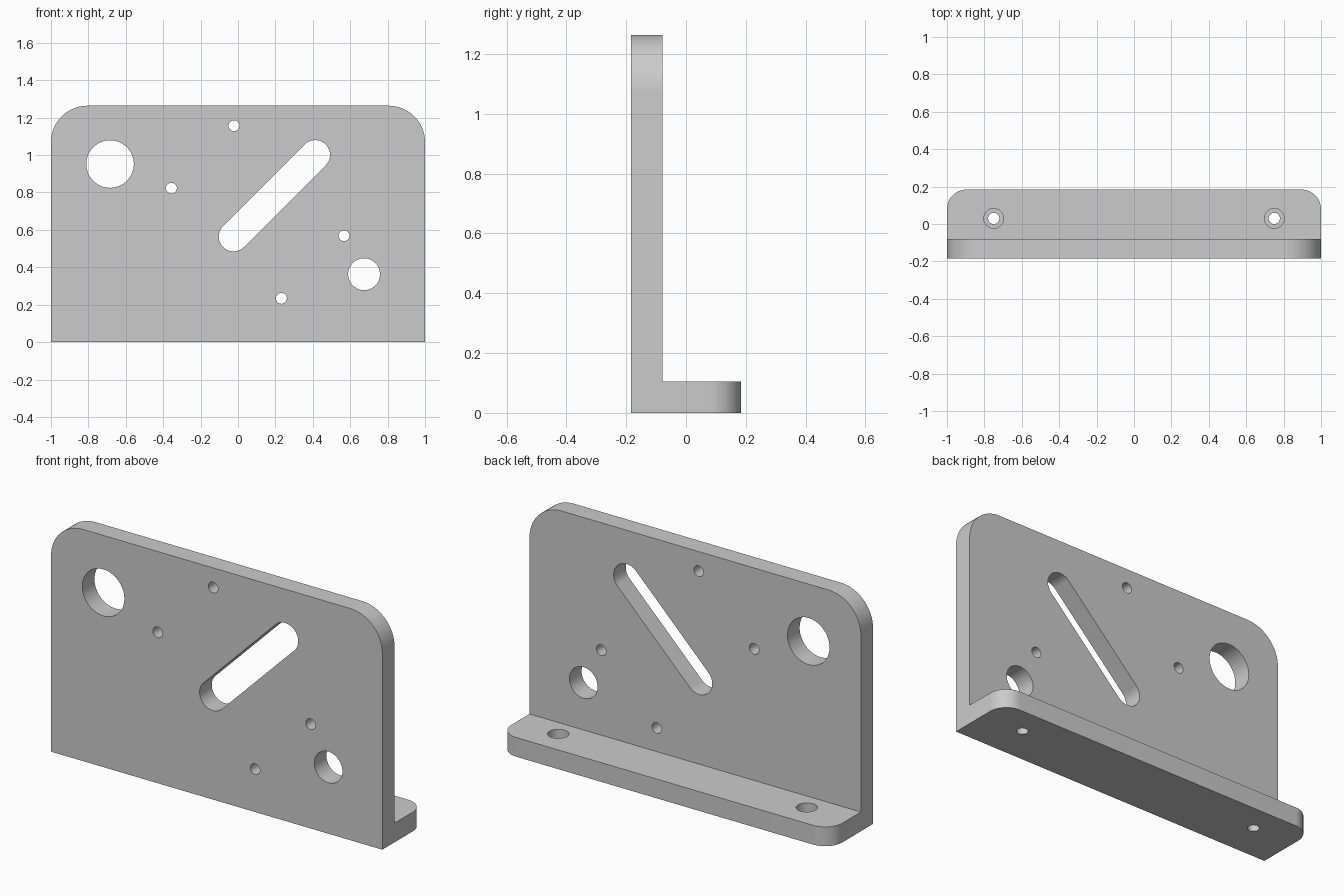
import bpy
import bmesh
from math import radians
from mathutils import Vector, Matrix

if "Cube" in bpy.data.objects:
    bpy.data.objects.remove(bpy.data.objects["Cube"], do_unlink=True)

WIDTH, HEIGHT, THICK = 2.0, 1.264, 0.105
FRONT, BACK = -0.184, 0.184

grey = bpy.data.materials.new("light grey metal")
grey.use_nodes = True
colour = (0.6, 0.6, 0.6, 1)
grey.diffuse_color = colour
grey.node_tree.nodes["Principled BSDF"].inputs["Base Color"].default_value = colour


def make_object(name, bm):
    bmesh.ops.recalc_face_normals(bm, faces=bm.faces)
    mesh = bpy.data.meshes.new(name)
    bm.to_mesh(mesh)
    bm.free()
    obj = bpy.data.objects.new(name, mesh)
    bpy.context.scene.collection.objects.link(obj)
    obj.data.materials.append(grey)
    return obj


def round_edges(bm, test, radius):
    edges = [e for e in bm.edges if test(e.verts[0].co, e.verts[1].co)]
    bmesh.ops.bevel(bm, geom=edges, offset=radius, segments=16,
                    affect='EDGES', profile=0.5)


def cylinder(name, start, end, radius):
    start, end = Vector(start), Vector(end)
    axis = end - start
    turn = axis.to_track_quat('Z', 'Y').to_matrix().to_4x4()
    bm = bmesh.new()
    bmesh.ops.create_cone(bm, cap_ends=True, segments=64, radius1=radius,
                          radius2=radius, depth=axis.length,
                          matrix=Matrix.Translation((start + end) / 2) @ turn)
    return make_object(name, bm)


def through_plate(name, x, z, radius):
    return cylinder(name, (x, FRONT - 0.1, z), (x, FRONT + THICK + 0.1, z), radius)


def slot(name, low, high, radius):
    # Stadium outline: half circle round each end, pushed through the plate
    low, high = Vector((low[0], 0, low[1])), Vector((high[0], 0, high[1]))
    along = (high - low).normalized()
    bm = bmesh.new()
    outline = []
    for centre, first in ((high, -90), (low, 90)):
        for i in range(33):
            turn = Matrix.Rotation(-radians(first + i * 180 / 32), 3, 'Y')
            outline.append(bm.verts.new(centre + turn @ along * radius
                                        + Vector((0, FRONT - 0.1, 0))))
    face = bm.faces.new(outline)
    grown = bmesh.ops.extrude_face_region(bm, geom=[face])["geom"]
    bmesh.ops.translate(bm, vec=(0, THICK + 0.2, 0),
                        verts=[v for v in grown if isinstance(v, bmesh.types.BMVert)])
    return make_object(name, bm)


# L-shaped body: upright plate and foot flange in one section
bm = bmesh.new()
inner = FRONT + THICK
section = [(FRONT, 0), (BACK, 0), (BACK, THICK), (inner, THICK),
           (inner, HEIGHT), (FRONT, HEIGHT)]
face = bm.faces.new([bm.verts.new((-WIDTH / 2, y, z)) for y, z in section])
grown = bmesh.ops.extrude_face_region(bm, geom=[face])["geom"]
bmesh.ops.translate(bm, vec=(WIDTH, 0, 0),
                    verts=[v for v in grown if isinstance(v, bmesh.types.BMVert)])

# Rounded top corners of the plate and rear corners of the flange
same_side = lambda a, b: abs(a.x - b.x) < 0.001
round_edges(bm, lambda a, b: same_side(a, b) and min(a.z, b.z) > HEIGHT - 0.001, 0.195)
round_edges(bm, lambda a, b: same_side(a, b) and min(a.y, b.y) > BACK - 0.001, 0.105)
bracket = make_object("angle_bracket", bm)

# Round holes and diagonal slot in the plate
cutters = [through_plate("large_hole", -0.684, 0.952, 0.127),
           through_plate("medium_hole", 0.674, 0.363, 0.085),
           slot("diagonal_slot", (-0.024, 0.564), (0.413, 1.001), 0.079)]
for x, z in ((-0.021, 1.157), (-0.356, 0.823), (0.567, 0.569), (0.232, 0.234)):
    cutters.append(through_plate("small_hole", x, z, 0.029))

# Counterbored screw holes in the flange
for x in (-0.75, 0.75):
    cutters.append(cylinder("screw_hole", (x, 0.03, -0.1), (x, 0.03, 0.2), 0.03))
    cutters.append(cylinder("counterbore", (x, 0.03, 0.045), (x, 0.03, 0.2), 0.053))

for cutter in cutters:
    cutter.hide_render = True
    cut = bracket.modifiers.new(cutter.name, 'BOOLEAN')
    cut.operation = 'DIFFERENCE'
    cut.solver = 'EXACT'
    cut.object = cutter

# Bake the cuts and drop the cutters
graph = bpy.context.evaluated_depsgraph_get()
result = bpy.data.meshes.new_from_object(bracket.evaluated_get(graph))
bracket.modifiers.clear()
bracket.data = result
for cutter in cutters:
    bpy.data.objects.remove(cutter, do_unlink=True)

bpy.ops.object.select_all(action='DESELECT')
bracket.select_set(True)
bpy.context.view_layer.objects.active = bracket
bpy.ops.object.shade_smooth_by_angle(angle=radians(30))
